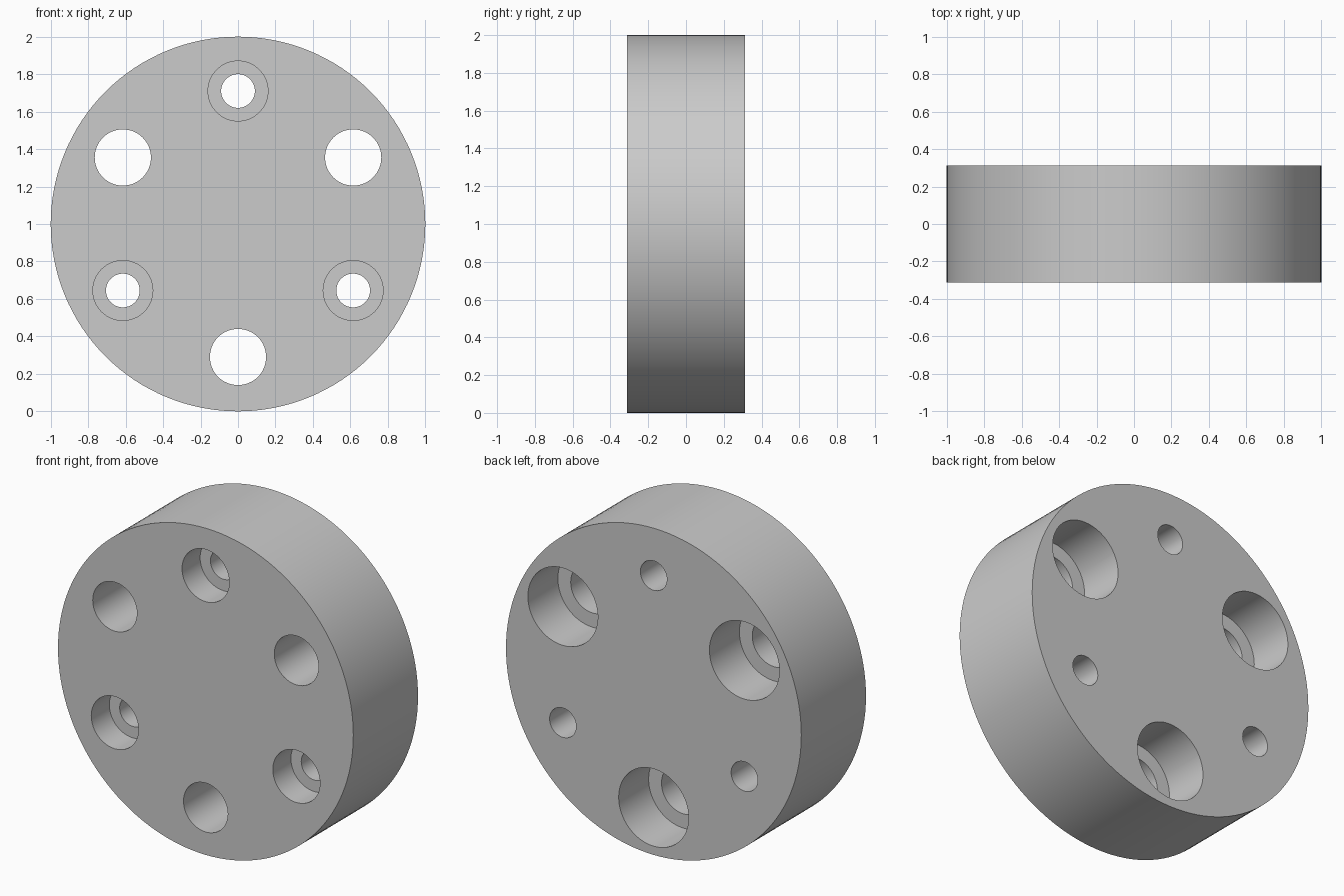
import bpy, bmesh, math
from mathutils import Matrix, Vector

cube = bpy.data.objects.get("Cube")
if cube:
    bpy.data.objects.remove(cube, do_unlink=True)

HALF = 0.313      # half thickness
PITCH = 0.71      # hole circle radius
CENTRE = Vector((0, 0, 1))

grey = bpy.data.materials.new("plain_grey")
grey.use_nodes = True
colour = (0.6, 0.6, 0.6, 1)
grey.diffuse_color = colour
grey.node_tree.nodes["Principled BSDF"].inputs["Base Color"].default_value = colour


def add_turned(bm, profile, centre, sides):
    """Closed solid turned around the y axis from (radius, y) pairs."""
    rings = []
    for radius, y in profile:
        angles = [2 * math.pi * i / sides for i in range(sides)]
        rings.append([bm.verts.new(centre + Vector((radius * math.cos(a), y, radius * math.sin(a))))
                      for a in angles])
    for a, b in zip(rings, rings[1:]):
        for i in range(sides):
            j = (i + 1) % sides
            bm.faces.new((a[i], a[j], b[j], b[i]))
    bm.faces.new(rings[0])
    bm.faces.new(rings[-1])


def make_object(name, bm):
    bmesh.ops.recalc_face_normals(bm, faces=bm.faces[:])
    mesh = bpy.data.meshes.new(name)
    bm.to_mesh(mesh)
    bm.free()
    mesh.materials.append(grey)
    obj = bpy.data.objects.new(name, mesh)
    bpy.context.collection.objects.link(obj)
    return obj


# Thick round plate
bm = bmesh.new()
add_turned(bm, [(1, -HALF), (1, HALF)], CENTRE, 128)
plate = make_object("round_plate", bm)

# Stepped holes, alternating between front and back counterbores
OUT = HALF + 0.1
front_step = -HALF + 0.175
back_step = HALF - 0.29
small_hole = [(0.16, -OUT), (0.16, front_step), (0.09, front_step), (0.09, OUT)]
large_hole = [(0.15, -OUT), (0.15, back_step), (0.237, back_step), (0.237, OUT)]
bm = bmesh.new()
for i in range(6):
    spin = Matrix.Rotation(math.radians(60 * i), 3, 'Y')
    centre = CENTRE + spin @ Vector((0, 0, PITCH))
    add_turned(bm, large_hole if i % 2 else small_hole, centre, 64)
cutter = make_object("hole_cutter", bm)
cutter.hide_render = True

# Cut the holes, then drop the cutter
cut = plate.modifiers.new("holes", 'BOOLEAN')
cut.operation = 'DIFFERENCE'
cut.solver = 'EXACT'
cut.object = cutter
bpy.ops.object.select_all(action='DESELECT')
bpy.context.view_layer.objects.active = plate
plate.select_set(True)
bpy.ops.object.modifier_apply(modifier=cut.name)
bpy.data.objects.remove(cutter, do_unlink=True)

bpy.ops.object.shade_smooth_by_angle(angle=math.radians(30))
